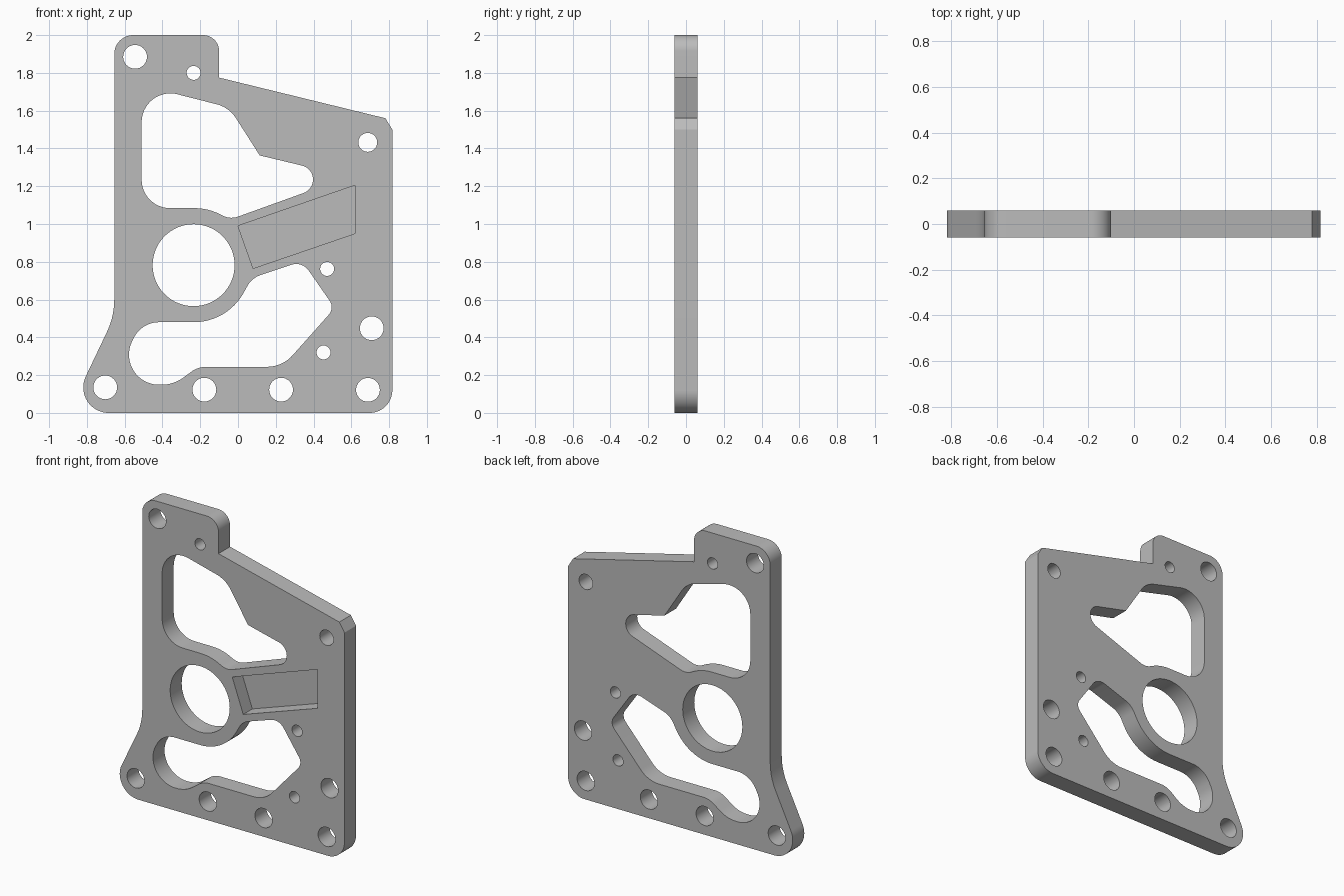
import bpy
import bmesh
from math import cos, sin, tan, pi, ceil
from mathutils import Vector

cube = bpy.data.objects.get("Cube")
if cube:
    bpy.data.objects.remove(cube, do_unlink=True)

HALF = 0.06          # half the plate thickness
POCKET_DEPTH = 0.095


def rounded(corners):
    """Closed path from (x, z, radius) corners, each filleted to its radius."""
    path = []
    for i, (x, z, r) in enumerate(corners):
        p = Vector((x, z))
        if r == 0:
            path.append(p)
            continue
        a = (Vector(corners[i - 1][:2]) - p).normalized()
        b = (Vector(corners[(i + 1) % len(corners)][:2]) - p).normalized()
        half = a.angle(b) / 2
        centre = p + (a + b).normalized() * (r / sin(half))
        start = p + a * (r / tan(half)) - centre
        end = p + b * (r / tan(half)) - centre
        sweep = pi - 2 * half
        steps = max(3, ceil(sweep / 0.09))
        for k in range(steps + 1):
            t = sweep * k / steps
            path.append(centre + (start * sin(sweep - t) + end * sin(t)) / sin(sweep))
    return path


def circle(x, z, r):
    n = 64 if r > 0.1 else 32
    return [Vector((x + r * cos(2 * pi * k / n), z + r * sin(2 * pi * k / n)))
            for k in range(n)]


# Plate outline
outline = rounded([
    (-0.898, 0, 0.135), (-0.655, 0.51, 0.4), (-0.655, 2, 0.1), (-0.10, 2, 0.085),
    (-0.10, 1.775, 0), (0.78, 1.56, 0), (0.817, 1.5, 0), (0.817, 0, 0.12)])

# Large lightening windows
upper_window = rounded([
    (-0.51, 1.735, 0.152), (-0.047, 1.617, 0.17), (0.115, 1.363, 0),
    (0.586, 1.25, 0.076), (-0.042, 1.024, 0.1), (-0.157, 1.084, 0.302),
    (-0.51, 1.084, 0.15)])
lower_window = rounded([
    (-0.51, 0.48, 0.147), (-0.675, 0.149, 0.159), (-0.34, 0.149, 0.2),
    (-0.212, 0.244, 0.13), (0.235, 0.244, 0.18), (0.512, 0.555, 0.06),
    (0.34, 0.803, 0.08), (0.073, 0.714, 0.12), (-0.056, 0.48, 0.302)])

# Main bore, bolt holes and pin holes
bores = [circle(-0.235, 0.782, 0.217), circle(0.687, 1.432, 0.05)]
bores += [circle(x, z, 0.063) for x, z in (
    (-0.545, 1.885), (0.708, 0.448), (-0.703, 0.135),
    (-0.178, 0.123), (0.228, 0.123), (0.688, 0.122))]
bores += [circle(x, z, 0.037) for x, z in (
    (-0.235, 1.8), (0.472, 0.762), (0.453, 0.32))]

# Blind pocket in the front face
pocket = rounded([(0, 0.99, 0), (0.62, 1.205, 0), (0.62, 0.95, 0), (0.08, 0.765, 0)])

bm = bmesh.new()


def add_loop(path):
    verts = [bm.verts.new((p.x, -HALF, p.y)) for p in path]
    for i, v in enumerate(verts):
        bm.edges.new((verts[i - 1], v))
    return verts


for path in [outline, upper_window, lower_window] + bores:
    add_loop(path)
pocket_verts = add_loop(pocket)

# Front face with openings, then thickness
bmesh.ops.triangle_fill(bm, use_beauty=True, edges=bm.edges[:], normal=(0, -1, 0))
bm.faces.new(pocket_verts)
solid = bmesh.ops.extrude_face_region(bm, geom=bm.faces[:])
moved = [g for g in solid["geom"] if isinstance(g, bmesh.types.BMVert)]
bmesh.ops.translate(bm, verts=moved, vec=(0, 2 * HALF, 0))

# Sink the pocket floor
floor = [f for f in bm.faces
         if len(f.verts) == 4 and all(v.co.y < -HALF + 1e-4 for v in f.verts)]
sunk = bmesh.ops.extrude_discrete_faces(bm, faces=floor)
bmesh.ops.translate(bm, verts=[v for f in sunk["faces"] for v in f.verts],
                    vec=(0, POCKET_DEPTH, 0))
bmesh.ops.recalc_face_normals(bm, faces=bm.faces[:])

mesh = bpy.data.meshes.new("mounting_plate")
bm.to_mesh(mesh)
bm.free()
plate = bpy.data.objects.new("mounting_plate", mesh)
bpy.context.collection.objects.link(plate)

# Plain grey metal
grey = bpy.data.materials.new("plain_grey")
grey.use_nodes = True
colour = (0.5, 0.5, 0.5, 1)
grey.diffuse_color = colour
grey.node_tree.nodes["Principled BSDF"].inputs["Base Color"].default_value = colour
mesh.materials.append(grey)

bpy.ops.object.select_all(action='DESELECT')
plate.select_set(True)
bpy.context.view_layer.objects.active = plate
bpy.ops.object.shade_smooth_by_angle()
